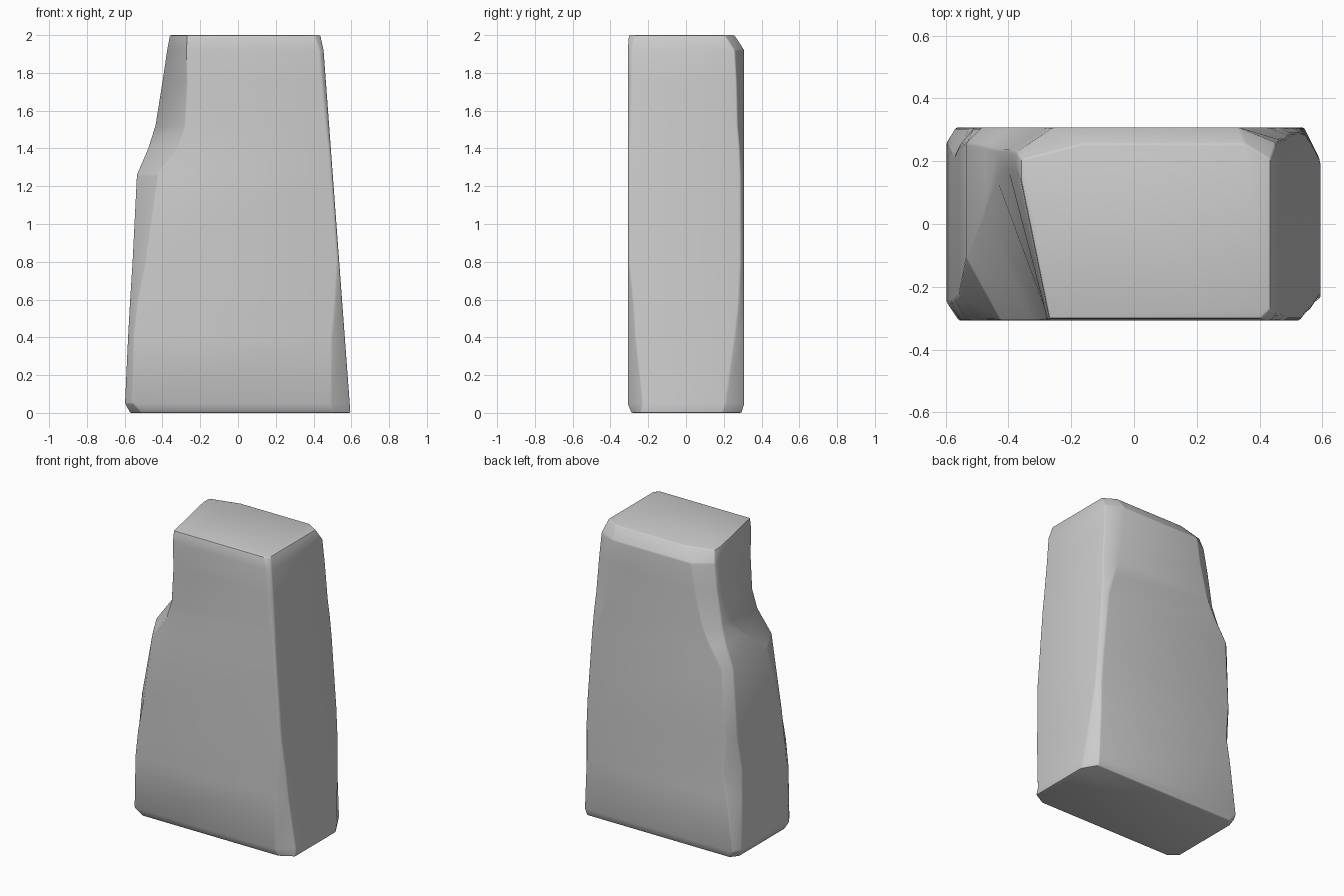
import bpy, bmesh, math

if "Cube" in bpy.data.objects:
    bpy.data.objects.remove(bpy.data.objects["Cube"])

HALF_DEPTH = 0.308

# Each level: z, left x, back inset, then corner chips (dx, dy):
# front-left, front-right, back-right, back-left
LEVELS = [
    (0.00, -.570, .015, .06, .05, .09, .05, .06, .10, .04, .05),
    (0.05, -.598, .000, .04, .06, .10, .08, .05, .10, .03, .05),
    (0.40, -.582, .000, .03, .06, .07, .04, .04, .05, .06, .08),
    (0.58, -.572, .000, .04, .07, .04, .03, .03, .03, .08, .09),
    (0.80, -.558, .000, .07, .08, .01, .01, .03, .02, .05, .06),
    (1.26, -.535, .000, .11, .20, .01, .01, .04, .02, .05, .05),
    (1.40, -.475, .000, .155, .35, .01, .01, .07, .025, .08, .06),
    (1.52, -.437, .000, .155, .45, .015, .015, .10, .035, .10, .07),
    (1.75, -.400, .000, .13, .48, .02, .02, .12, .04, .12, .07),
    (1.92, -.375, .000, .10, .48, .02, .02, .12, .05, .12, .08),
    (2.00, -.360, .052, .09, .44, .03, .03, .08, .05, .20, .05),
]


def section(z, left, inset, *chips):
    """Eight-sided slice of the slab, counter-clockwise from above."""
    right = 0.595 - 0.074 * z
    if z == 2.0:
        right -= 0.012
    front = -HALF_DEPTH + (0.02 if z == 0 else 0.006 if z == 2.0 else 0)
    back = HALF_DEPTH - inset
    flx, fly, frx, fry, brx, bry, blx, bly = chips
    return [(left, front + fly, z), (left + flx, front, z),
            (right - frx, front, z), (right, front + fry, z),
            (right, back - bry, z), (right - brx, back, z),
            (left + blx, back, z), (left, back - bly, z)]


# Loft the slab through the levels
bm = bmesh.new()
rings = [[bm.verts.new(p) for p in section(*level)] for level in LEVELS]
for low, high in zip(rings, rings[1:]):
    for i in range(8):
        j = (i + 1) % 8
        bm.faces.new((low[i], low[j], high[j], high[i]))
bm.faces.new(rings[0][::-1])
bm.faces.new(rings[-1])
bmesh.ops.recalc_face_normals(bm, faces=bm.faces)

mesh = bpy.data.meshes.new("rock_slab")
bm.to_mesh(mesh)
bm.free()
rock = bpy.data.objects.new("rock_slab", mesh)
bpy.context.collection.objects.link(rock)

# Worn edges
bevel = rock.modifiers.new("worn_edges", 'BEVEL')
bevel.width = 0.012
bevel.segments = 2
bevel.limit_method = 'ANGLE'
bevel.angle_limit = math.radians(22)

bpy.context.view_layer.objects.active = rock
rock.select_set(True)
bpy.ops.object.modifier_apply(modifier=bevel.name)
bpy.ops.object.shade_smooth_by_angle(angle=math.radians(35))
